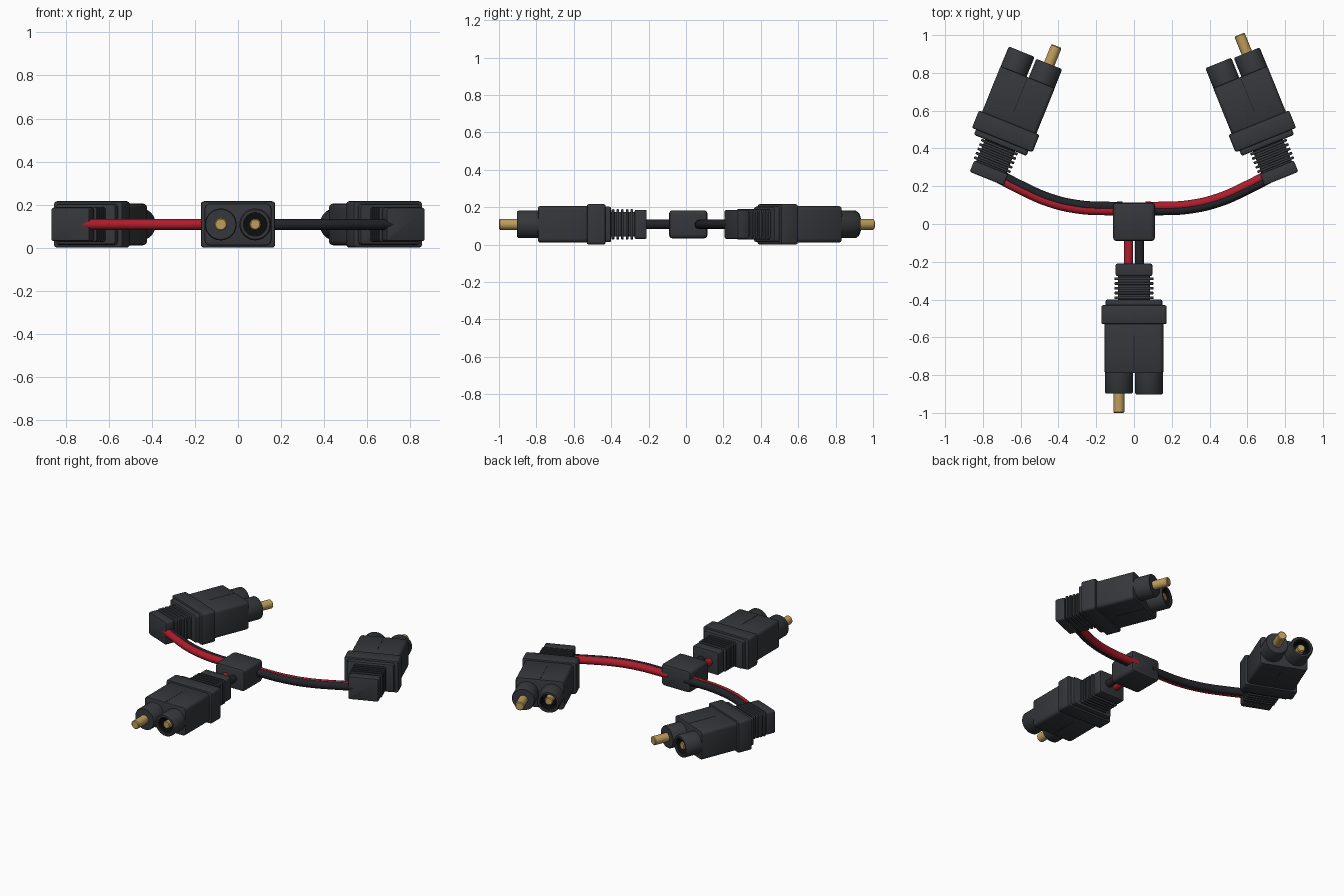
import bpy, bmesh
from math import radians, pi
from mathutils import Matrix, Vector

if "Cube" in bpy.data.objects:
    bpy.data.objects.remove(bpy.data.objects["Cube"])

ZC = 0.108  # height of every part's axis


def material(name, rgb):
    m = bpy.data.materials.new(name)
    m.diffuse_color = (*rgb, 1)
    m.use_nodes = True
    m.node_tree.nodes["Principled BSDF"].inputs["Base Color"].default_value = m.diffuse_color
    return m


PLASTIC = material("charcoal_plastic", (0.035, 0.038, 0.043))
BLACK = material("black_insulation", (0.016, 0.017, 0.02))
DARK = material("socket_black", (0.004, 0.004, 0.004))
RED = material("red_insulation", (0.42, 0.012, 0.025))
GOLD = material("gold_contact", (0.52, 0.34, 0.11))


def finish(name, bm, mat, matrix):
    bmesh.ops.recalc_face_normals(bm, faces=bm.faces)
    me = bpy.data.meshes.new(name)
    bm.to_mesh(me)
    bm.free()
    for p in me.polygons:
        p.use_smooth = True
    me.set_sharp_from_angle(angle=radians(35))
    me.materials.append(mat)
    ob = bpy.data.objects.new(name, me)
    ob.matrix_world = matrix
    bpy.context.collection.objects.link(ob)
    return ob


def box(name, hx, y0, y1, hz, r, e, mat, matrix, z=0):
    """Box running along y: corners rounded by r, end rims by e."""
    bm = bmesh.new()
    bmesh.ops.create_cube(bm, size=1)
    for v in bm.verts:
        v.co = (v.co.x * 2 * hx, y0 if v.co.y < 0 else y1, v.co.z * 2 * hz + z)
    along = [ed for ed in bm.edges if abs(ed.verts[0].co.y - ed.verts[1].co.y) > 1e-5]
    if r:
        bmesh.ops.bevel(bm, geom=along, offset=r, segments=4, profile=0.5, affect='EDGES')
    if e:
        rims = [ed for ed in bm.edges if abs(ed.verts[0].co.y - ed.verts[1].co.y) < 1e-5]
        bmesh.ops.bevel(bm, geom=rims, offset=e, segments=2, profile=0.5, affect='EDGES')
    return finish(name, bm, mat, matrix)


def lathe(name, profile, x, mat, matrix, steps=32):
    """Spin a (radius, y) profile around the y axis, offset sideways by x."""
    bm = bmesh.new()
    vs = [bm.verts.new((x + r, y, 0)) for r, y in profile]
    es = [bm.edges.new(p) for p in zip(vs, vs[1:])]
    bmesh.ops.spin(bm, geom=vs + es, cent=(x, 0, 0), axis=(0, 1, 0),
                   angle=2 * pi, steps=steps, use_duplicate=False)
    bmesh.ops.remove_doubles(bm, verts=bm.verts, dist=1e-5)
    return finish(name, bm, mat, matrix)


def pin(name, x, y0, y1, r, m):
    lathe(name, [(0, y0), (r, y0), (r, y1 - .005), (r - .005, y1), (0, y1)], x, GOLD, m)


def connector(side, x, y, angle):
    """Connector pointing along local +y, origin at the cable end."""
    m = Matrix.Translation((x, y, ZC)) @ Matrix.Rotation(radians(angle), 4, 'Z')
    # ribbed strain relief
    box(side + "_boot_collar", .097, 0, .065, .078, .012, .008, PLASTIC, m)
    box(side + "_boot_core", .086, .04, .2, .066, .012, 0, PLASTIC, m)
    for i in range(5):
        y0 = .073 + i * .025
        box(f"{side}_boot_rib_{i + 1}", .104, y0, y0 + .014, .081, .014, .004, PLASTIC, m)
    # housing
    box(side + "_rear_block", .15, .19, .23, .095, .016, .01, PLASTIC, m)
    box(side + "_flange", .173, .22, .32, .108, .016, .009, PLASTIC, m)
    box(side + "_housing", .155, .31, .58, .097, .022, .008, PLASTIC, m)
    for s in (-1, 1):
        box(f"{side}_seam_{'top' if s > 0 else 'bottom'}", .002, .38, .572, .001, 0, 0,
            BLACK, m, z=s * .097)
    # pin barrel, solid end
    lathe(side + "_pin_barrel", [(.074, .57), (.074, .68), (.07, .687), (0, .687)],
          .08, PLASTIC, m)
    pin(side + "_pin", .08, .68, .79, .029, m)
    # socket barrel, hollow with recessed contact
    lathe(side + "_socket_barrel", [(.074, .57), (.074, .684), (.068, .693), (.055, .693),
                                    (.053, .69), (.053, .64)], -.08, PLASTIC, m)
    lathe(side + "_socket_lining", [(.0525, .688), (.0525, .62), (0, .62)], -.08, DARK, m)
    pin(side + "_socket_contact", -.08, .62, .68, .026, m)


def wire(name, pts, mat, r=.025):
    cu = bpy.data.curves.new(name, 'CURVE')
    cu.dimensions = '3D'
    cu.bevel_depth = r
    cu.bevel_resolution = 4
    cu.use_fill_caps = True
    cu.resolution_u = 8
    sp = cu.splines.new('BEZIER')
    sp.bezier_points.add(len(pts) - 1)
    for b, p in zip(sp.bezier_points, pts):
        b.co = (p[0], p[1], ZC)
        b.handle_left_type = b.handle_right_type = 'AUTO'
    cu.materials.append(mat)
    bpy.context.collection.objects.link(bpy.data.objects.new(name, cu))


# three identical connectors
connector("front", 0, -.21, 180)
connector("left", -.78, .24, -22)
connector("right", .78, .24, 22)

# junction block
box("junction_block", .11, -.09, .114, .075, .022, .016, PLASTIC,
    Matrix.Translation((0, 0, ZC)))

# short straight pair to the front connector
wire("front_red_wire", [(-.029, -.05), (-.029, -.24)], RED)
wire("front_black_wire", [(.029, -.05), (.029, -.24)], BLACK)

# curved pairs: each wire is the path shifted along its normal
PATH = [(.06, .082), (.14, .082), (.29, .09), (.444, .125), (.60, .193), (.70, .245), (.74, .268)]
for side, s in (("left", -1), ("right", 1)):
    for colour, mat, off in (("red", RED, .011 * s), ("black", BLACK, -.011 * s)):
        pts = []
        for i, p in enumerate(PATH):
            a, b = Vector(PATH[max(i - 1, 0)]), Vector(PATH[min(i + 1, len(PATH) - 1)])
            t = (b - a).normalized()
            q = Vector(p) + Vector((-t.y, t.x)) * off
            pts.append((q.x * s, q.y))
        wire(f"{side}_{colour}_wire", pts, mat)
